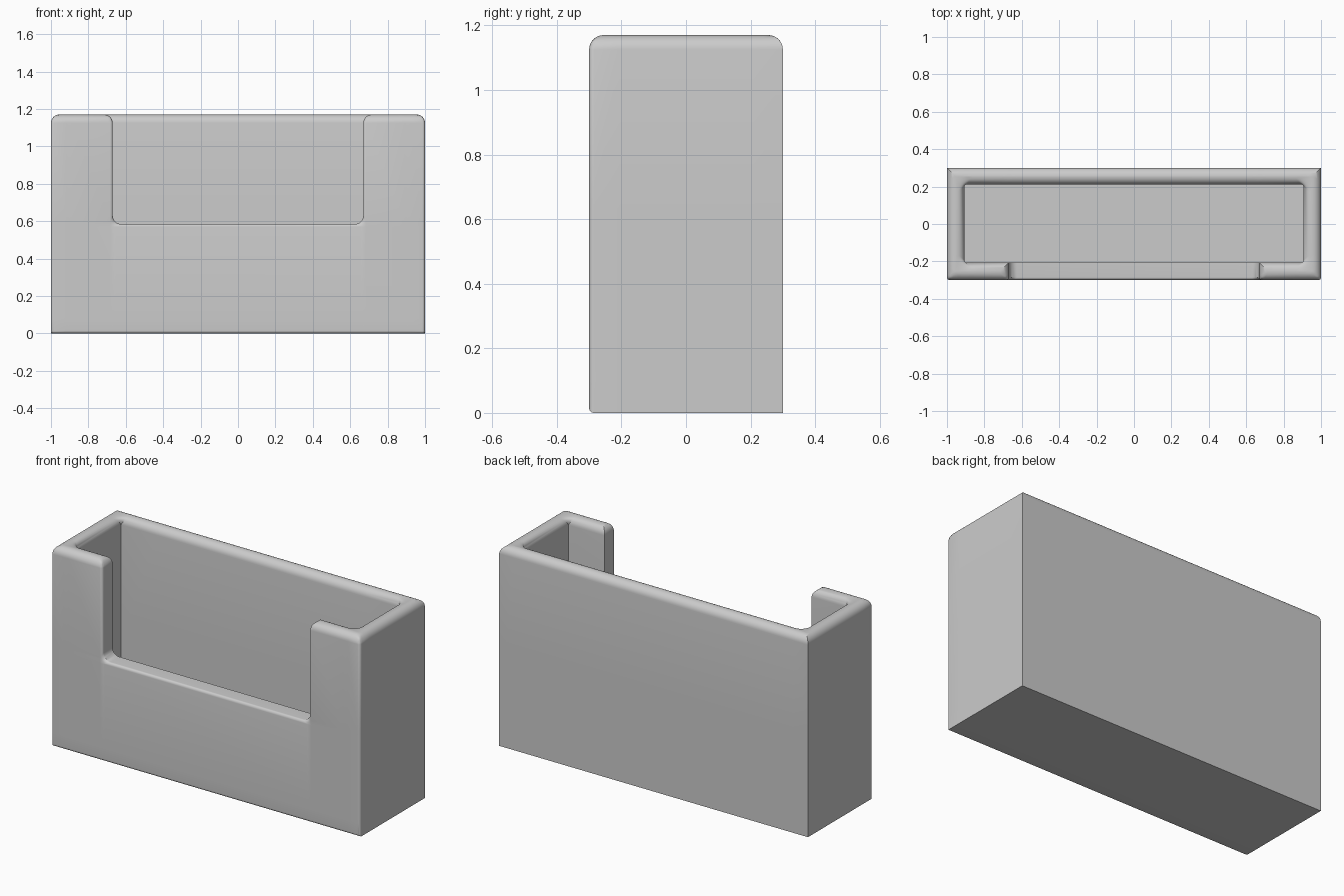
import bpy, bmesh, math
from mathutils import Vector

if "Cube" in bpy.data.objects:
    bpy.data.objects.remove(bpy.data.objects["Cube"])

# Colour
grey = bpy.data.materials.new("plain grey")
grey.use_nodes = True
colour = (0.6, 0.6, 0.6, 1)
grey.diffuse_color = colour
grey.node_tree.nodes["Principled BSDF"].inputs["Base Color"].default_value = colour

# Wall, floor and notch planes
TOP, NOTCH = 1.17, 0.585
xs = [-1, -0.905, -0.67, 0.67, 0.905, 1]
ys = [-0.3, -0.205, 0.21, 0.3]
zs = [0, 0.095, NOTCH, TOP]


def solid(i, j, k):
    if not (0 <= i < 5 and 0 <= j < 3 and 0 <= k < 3):
        return False
    cavity = 0 < i < 4 and j == 1 and k > 0
    notch = i == 2 and j == 0 and k == 2
    return not (cavity or notch)


# Open box: skin of the solid cells
bm = bmesh.new()
verts = {}


def vert(c):
    if c not in verts:
        verts[c] = bm.verts.new((xs[c[0]], ys[c[1]], zs[c[2]]))
    return verts[c]


for cell in [(i, j, k) for i in range(5) for j in range(3) for k in range(3)]:
    if not solid(*cell):
        continue
    for axis in range(3):
        for side in (0, 1):
            near = list(cell)
            near[axis] += 2 * side - 1
            if solid(*near):
                continue
            u, v = (axis + 1) % 3, (axis + 2) % 3
            corners = []
            for a, b in ((0, 0), (1, 0), (1, 1), (0, 1)):
                c = list(cell)
                c[axis] += side
                c[u] += a
                c[v] += b
                corners.append(vert(tuple(c)))
            bm.faces.new(corners if side else corners[::-1])
bmesh.ops.dissolve_limit(bm, angle_limit=0.01, verts=bm.verts, edges=bm.edges)
bmesh.ops.recalc_face_normals(bm, faces=bm.faces)

# Full rounding on the rim and notch corners, slight rounding round the front
weight = bm.edges.layers.float.new("bevel_weight_edge")


def on(e, axis, value):
    return all(abs(v.co[axis] - value) < 0.001 for v in e.verts)


for e in bm.edges:
    along_y = abs(e.verts[0].co.y - e.verts[1].co.y) > 0.01
    if on(e, 2, TOP) or (on(e, 2, NOTCH) and along_y):
        e[weight] = 1
    elif on(e, 1, ys[0]):
        e[weight] = 0.33

mesh = bpy.data.meshes.new("open_box")
bm.to_mesh(mesh)
bm.free()
mesh.materials.append(grey)
box = bpy.data.objects.new("open_box", mesh)
bpy.context.collection.objects.link(box)

bevel = box.modifiers.new("rounded edges", "BEVEL")
bevel.limit_method = "WEIGHT"
bevel.width = 0.045
bevel.segments = 8

bpy.context.view_layer.objects.active = box
box.select_set(True)
bpy.ops.object.modifier_apply(modifier=bevel.name)
bpy.ops.object.shade_smooth_by_angle(angle=math.radians(30))
